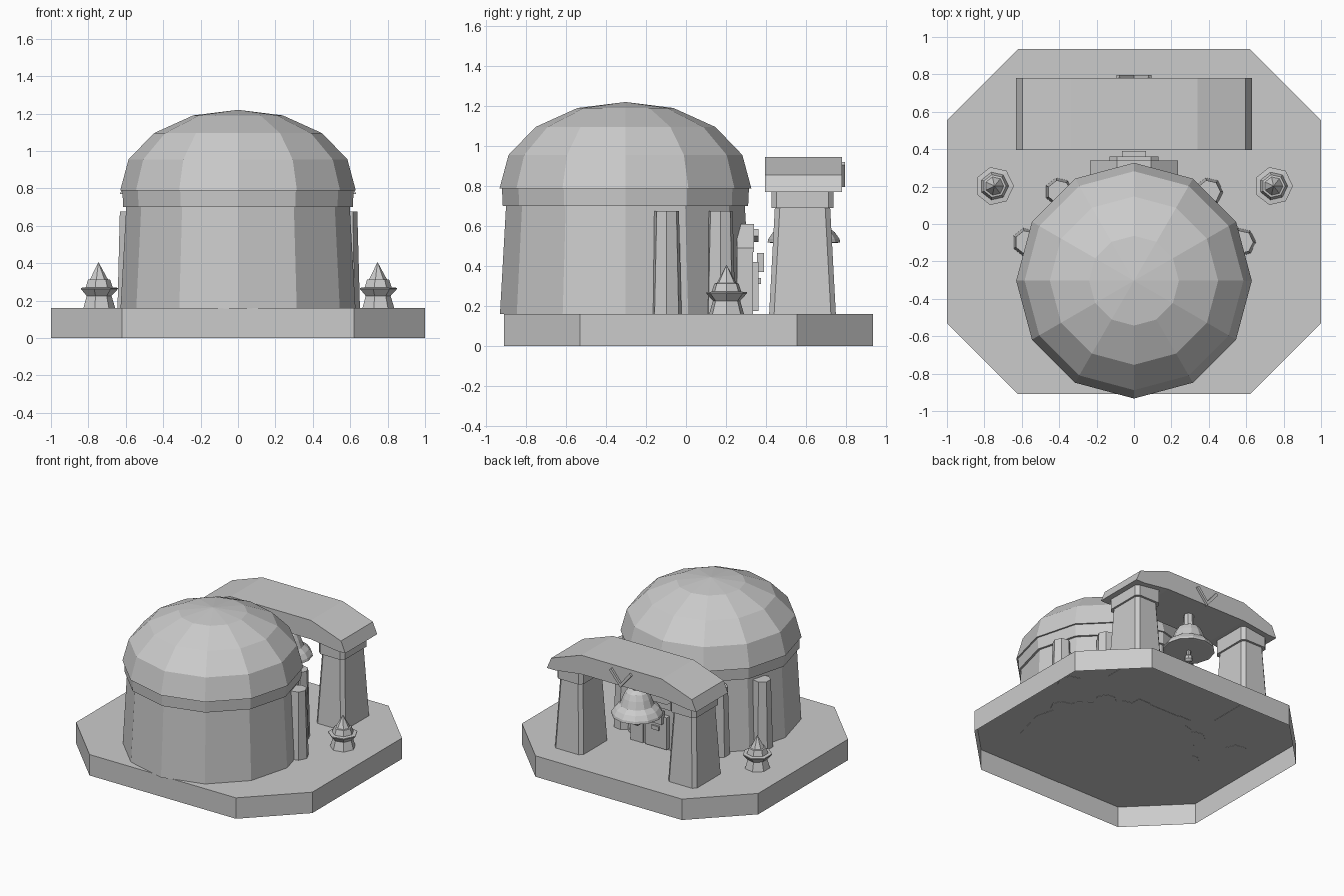
import bpy, bmesh, math

cube = bpy.data.objects.get("Cube")
if cube:
    bpy.data.objects.remove(cube, do_unlink=True)

stone = bpy.data.materials.new("grey_stone")
stone.use_nodes = True
stone.diffuse_color = (0.6, 0.6, 0.6, 1)
stone.node_tree.nodes["Principled BSDF"].inputs["Base Color"].default_value = (0.6, 0.6, 0.6, 1)


def loft(name, rings, closed_base=True):
    """Bridge equal-length rings of points; cap the top and, if wanted, the base."""
    bm = bmesh.new()
    rows = [[bm.verts.new(p) for p in ring] for ring in rings]
    n = len(rows[0])
    for low, high in zip(rows, rows[1:]):
        for i in range(n):
            j = (i + 1) % n
            bm.faces.new((low[i], low[j], high[j], high[i]))
    if closed_base:
        bm.faces.new(rows[0])
    bm.faces.new(rows[-1])
    bmesh.ops.remove_doubles(bm, verts=bm.verts, dist=0.0001)
    bmesh.ops.recalc_face_normals(bm, faces=bm.faces)
    mesh = bpy.data.meshes.new(name)
    bm.to_mesh(mesh)
    bm.free()
    mesh.materials.append(stone)
    obj = bpy.data.objects.new(name, mesh)
    bpy.context.collection.objects.link(obj)


def lathe(name, x, y, sides, profile):
    """Turn (radius, z) pairs about a vertical axis."""
    angles = [math.tau * i / sides for i in range(sides)]
    loft(name, [[(x + r * math.cos(a), y + r * math.sin(a), z) for a in angles]
                for r, z in profile])


def slab(name, outline, y0, y1):
    """Extrude an (x, z) outline along y."""
    loft(name, [[(x, y, z) for x, z in outline] for y in (y0, y1)])


def box(name, x0, x1, y0, y1, z0, z1):
    slab(name, [(x0, z0), (x1, z0), (x1, z1), (x0, z1)], y0, y1)


def mirrored(half):
    return half + [(-x, z) for x, z in reversed(half)]


def cut_corner_ring(cx, cy, hx, hy, c, z):
    """Rectangle with cut corners at height z."""
    pts = [(hx, hy - c), (hx - c, hy), (c - hx, hy), (-hx, hy - c),
           (-hx, c - hy), (c - hx, -hy), (hx - c, -hy), (hx, c - hy)]
    return [(cx + x, cy + y, z) for x, y in pts]


# Octagonal plinth, hollow underneath
loft("plinth", [cut_corner_ring(0, 0.0125, 1, 0.9225, 0.38, z) for z in (0, 0.16)],
     closed_base=False)
FLOOR = 0.158

# Round hall: wall, band and faceted dome
CY = -0.303
lathe("hall_wall", 0, CY, 12, [(0.628, FLOOR), (0.597, 0.71)])
lathe("hall_band", 0, CY, 12, [(0.614, 0.70), (0.618, 0.79)])
lathe("dome", 0, CY, 12, [(0.63, 0.788), (0.585, 0.955), (0.45, 1.095),
                          (0.24, 1.19), (0.0005, 1.22)])

# Doorway at the rear of the hall
slab("door_lintel", mirrored([(0.235, 0.47), (0.235, 0.49), (0.09, 0.61)]), 0.255, 0.34)
box("door_panel", -0.14, 0.14, 0.2, 0.325, FLOOR, 0.48)
box("door_plate", -0.09, 0.09, 0.31, 0.362, 0.175, 0.42)
box("door_boss", -0.065, 0.065, 0.355, 0.39, 0.37, 0.465)
box("door_handle", -0.03, 0.03, 0.35, 0.375, 0.31, 0.34)
slab("door_crest", mirrored([(0.09, 0.52), (0.13, 0.55), (0.09, 0.585)]), 0.33, 0.362)

# Paired parts on both sides
for side, label in ((1, "left"), (-1, "right")):
    x0, x1 = sorted((side * 0.13, side * 0.235))
    box(label + "_door_post", x0, x1, 0.255, 0.335, FLOOR, 0.485)

    # Attached columns on the hall wall
    for i, (x, y) in enumerate(((0.575, -0.097), (0.4, 0.172))):
        lathe(f"{label}_wall_column_{i + 1}", side * x, y, 7,
              [(0.077, FLOOR), (0.063, 0.675)])

    # Finial standing on the plinth, with a flat collar under the spike
    lathe(label + "_finial", side * 0.746, 0.203, 7,
          [(0.09, FLOOR), (0.07, 0.225), (0.104, 0.262), (0.104, 0.268),
           (0.076, 0.271), (0.062, 0.312), (0.05, 0.314), (0.0005, 0.405)])

    # Tapered gate pillar with capital
    px, py = side * 0.48, 0.583
    loft(label + "_gate_pillar", [cut_corner_ring(px, py, 0.122, 0.167, 0.025, FLOOR),
                                  cut_corner_ring(px, py, 0.095, 0.138, 0.025, 0.70)])
    loft(label + "_gate_capital", [cut_corner_ring(px, py, 0.11, 0.155, 0.025, 0.69),
                                   cut_corner_ring(px, py, 0.11, 0.155, 0.025, 0.80)])

# Gate beam with sloping shoulders
slab("gate_beam", mirrored([(0.34, 0.80), (0.56, 0.77), (0.632, 0.77),
                            (0.595, 0.855), (0.34, 0.945)]), 0.395, 0.78)

# Chevron on the beam
slab("beam_chevron", [(0, 0.795), (0.094, 0.905), (0.078, 0.92), (0, 0.825),
                      (-0.078, 0.92), (-0.094, 0.905)], 0.77, 0.796)

# Hanging bell
BY = 0.59
lathe("bell", 0, BY, 12, [(0.165, 0.515), (0.182, 0.517), (0.178, 0.535), (0.155, 0.568),
                          (0.12, 0.595), (0.1, 0.65), (0.08, 0.69), (0.045, 0.71)])
lathe("bell_hanger", 0, BY, 8, [(0.04, 0.70), (0.035, 0.81)])
lathe("bell_clapper", 0, BY, 8, [(0.015, 0.53), (0.015, 0.48), (0.03, 0.47),
                                 (0.03, 0.445), (0.015, 0.43)])
